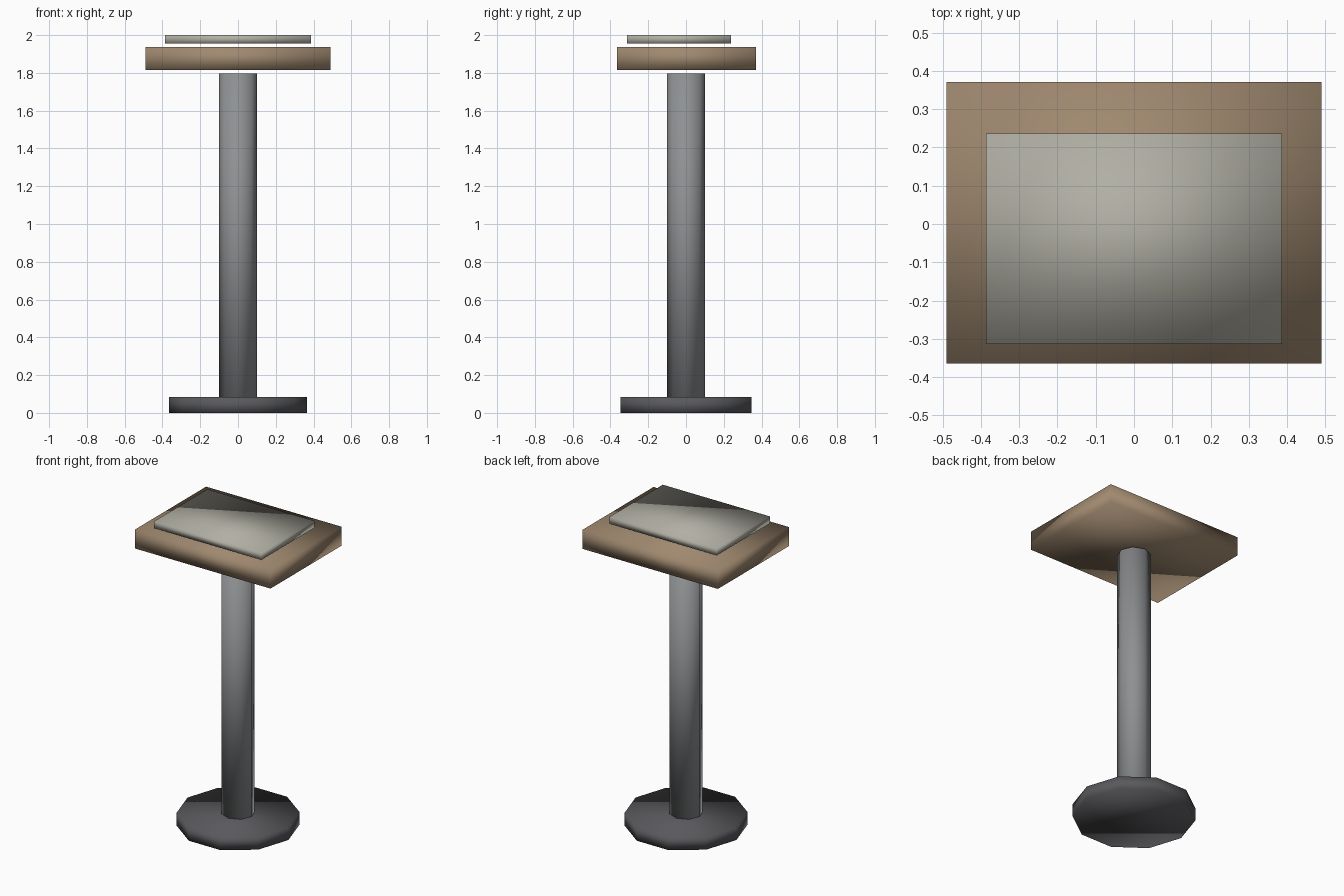
import bpy, bmesh
from math import pi
from mathutils import Matrix

if "Cube" in bpy.data.objects:
    bpy.data.objects.remove(bpy.data.objects["Cube"])


def finish(name, bm, color):
    bmesh.ops.recalc_face_normals(bm, faces=bm.faces)
    for f in bm.faces:
        f.smooth = True
    me = bpy.data.meshes.new(name)
    bm.to_mesh(me)
    bm.free()
    mat = bpy.data.materials.new(name + "_material")
    mat.diffuse_color = (*color, 1)
    mat.use_nodes = True
    mat.node_tree.nodes["Principled BSDF"].inputs["Base Color"].default_value = mat.diffuse_color
    me.materials.append(mat)
    ob = bpy.data.objects.new(name, me)
    bpy.context.collection.objects.link(ob)
    return ob


def prism(name, sides, radius, z0, z1, color):
    bm = bmesh.new()
    bmesh.ops.create_cone(bm, cap_ends=True, segments=sides,
                          radius1=radius, radius2=radius, depth=z1 - z0)
    # turn so that one corner lies exactly on the x axis
    corner = max(bm.verts, key=lambda v: v.co.y)
    turn = -pi / 2 if abs(corner.co.x) < 1e-4 else 0
    bmesh.ops.transform(bm, verts=bm.verts, matrix=Matrix.Translation(
        (0, 0, (z0 + z1) / 2)) @ Matrix.Rotation(turn, 4, 'Z'))
    return finish(name, bm, color)


def slab(name, width, depth, y, z0, z1, color):
    bm = bmesh.new()
    bmesh.ops.create_cube(bm, size=1)
    bmesh.ops.transform(bm, verts=bm.verts, matrix=Matrix.Translation(
        (0, y, (z0 + z1) / 2)) @ Matrix.Diagonal((width, depth, z1 - z0, 1)))
    return finish(name, bm, color)


# Foot and post
prism("base_foot", 10, 0.364, 0.0, 0.083, (0.10, 0.10, 0.11))
prism("post", 8, 0.1, 0.083, 1.798, (0.27, 0.28, 0.29))

# Tabletop board and the panel floating just above it
slab("top_board", 0.98, 0.735, 0.003, 1.815, 1.938, (0.35, 0.25, 0.16))
slab("display_panel", 0.774, 0.55, -0.038, 1.955, 2.0, (0.44, 0.43, 0.37))
